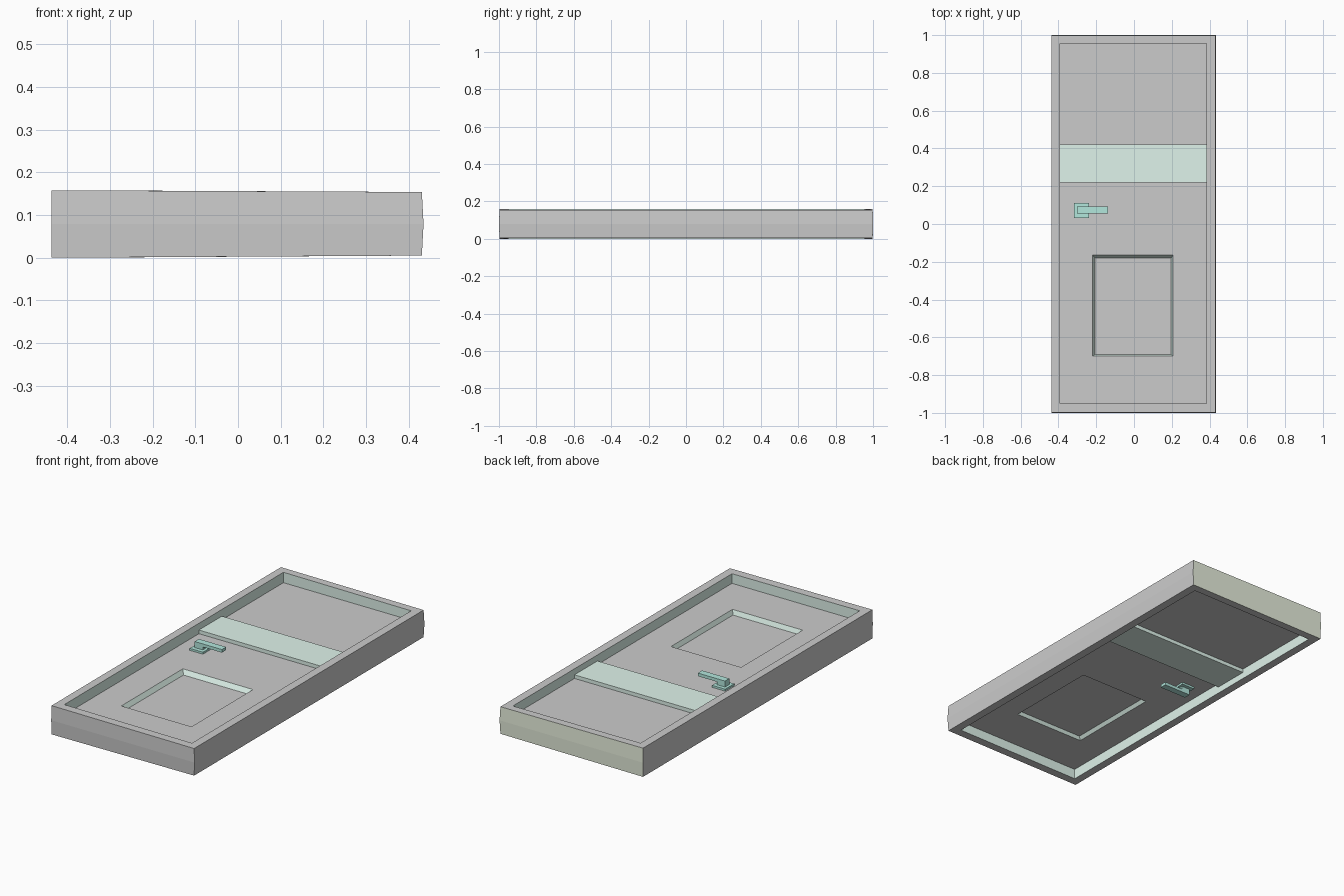
import bpy, bmesh

if "Cube" in bpy.data.objects:
    bpy.data.objects.remove(bpy.data.objects["Cube"])


def material(name, rgb):
    m = bpy.data.materials.new(name)
    m.diffuse_color = (*rgb, 1)
    m.use_nodes = True
    m.node_tree.nodes["Principled BSDF"].inputs["Base Color"].default_value = m.diffuse_color
    return m


grey = material("grey", (0.8, 0.8, 0.8))
pale = material("pale_green", (0.74, 0.9, 0.83))
sage = material("sage", (0.8, 0.86, 0.72))
teal = material("teal", (0.45, 0.8, 0.72))


def finish(bm, name, mats):
    bmesh.ops.recalc_face_normals(bm, faces=bm.faces)
    me = bpy.data.meshes.new(name)
    bm.to_mesh(me)
    bm.free()
    for m in mats:
        me.materials.append(m)
    ob = bpy.data.objects.new(name, me)
    bpy.context.collection.objects.link(ob)
    return ob


def rect_loft(name, loops, mats, ring_mats, closed):
    """Joins rectangles (x0, x1, y0, y1, z_left, z_right) ring by ring.
    closed: last ring joins the first; otherwise both ends are capped."""
    bm = bmesh.new()
    rings = []
    for x0, x1, y0, y1, za, zb in loops:
        pts = ((x0, y0, za), (x1, y0, zb), (x1, y1, zb), (x0, y1, za))
        rings.append([bm.verts.new(p) for p in pts])
    pairs = list(zip(rings, rings[1:]))
    if closed:
        pairs.append((rings[-1], rings[0]))
    for (a, b), mi in zip(pairs, ring_mats):
        for i in range(4):
            j = (i + 1) % 4
            f = bm.faces.new((a[i], a[j], b[j], b[i]))
            f.material_index = mi
    if not closed:
        bm.faces.new(rings[0])
        bm.faces.new(rings[-1])
    return finish(bm, name, mats)


def box(name, x0, x1, y0, y1, z0, z1, mat):
    return rect_loft(name, [(x0, x1, y0, y1, z0, z0), (x0, x1, y0, y1, z1, z1)],
                     [mat], [0], False)


# Outer frame: slightly thinner and bulged on its right side
IN = (-0.392, 0.385, -0.95, 0.955)
frame = rect_loft("door_frame", [
    (-0.437, 0.431, -0.997, 0.998, 0.0, 0.005),
    (-0.437, 0.435, -1.0, 1.0, 0.079, 0.079),
    (-0.437, 0.431, -0.997, 0.998, 0.158, 0.154),
    (*IN, 0.158, 0.154),
    (*IN, 0.0, 0.005),
], [grey, pale, sage], [0, 0, 0, 1, 0], True)
for f in frame.data.polygons:
    if f.center.y > 0.99 and abs(f.normal.y) > 0.9:
        f.material_index = 2

# Door leaf with a sloped recess on both faces
RIM = (-0.22, 0.207, -0.70, -0.165)
FLOOR = (-0.206, 0.197, -0.69, -0.18)
rect_loft("door_leaf", [
    (*FLOOR, 0.073, 0.073),
    (*RIM, 0.056, 0.056),
    (*IN, 0.056, 0.056),
    (*IN, 0.101, 0.101),
    (*RIM, 0.101, 0.101),
    (*FLOOR, 0.076, 0.076),
], [grey, pale], [1, 0, 0, 0, 1], False)

# Raised cross band
box("cross_band", IN[0], IN[1], 0.22, 0.42, 0.036, 0.121, pale)

# Handles on both faces
for side in ("upper", "lower"):
    def handle(name, x0, x1, y0, y1, z0, z1):
        if side == "lower":
            z0, z1 = 0.157 - z1, 0.157 - z0
        box(side + "_" + name, x0, x1, y0, y1, z0, z1, teal)
    handle("handle_plate", -0.317, -0.237, 0.033, 0.112, 0.098, 0.112)
    handle("handle_stem", -0.302, -0.252, 0.055, 0.092, 0.110, 0.130)
    handle("handle_lever", -0.302, -0.137, 0.055, 0.092, 0.128, 0.145)
